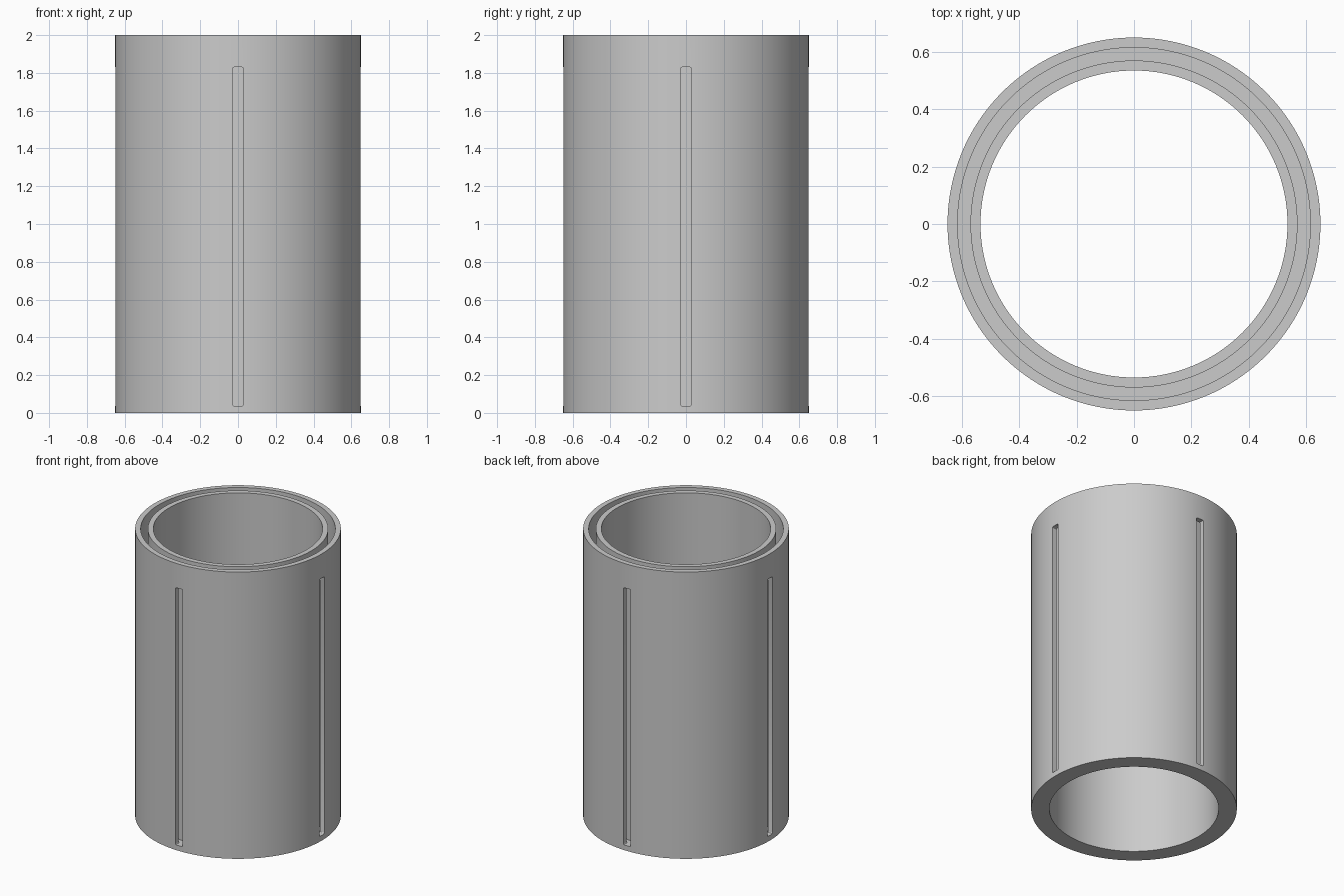
import bpy, bmesh, math
from mathutils import Matrix

cube = bpy.data.objects.get("Cube")
if cube:
    bpy.data.objects.remove(cube, do_unlink=True)

SEGMENTS = 128
R_OUT, R_GAP_OUT, R_GAP_IN, R_IN = 0.65, 0.615, 0.57, 0.535
HEIGHT, FLOOR = 2.0, 0.034
SLOT_LOW, SLOT_HIGH, SLOT_HALF = 0.036, 1.83, 0.028

grey = bpy.data.materials.new("plain grey")
grey.use_nodes = True
colour = (0.6, 0.6, 0.6, 1)
grey.diffuse_color = colour
grey.node_tree.nodes["Principled BSDF"].inputs["Base Color"].default_value = colour


def make_object(name, bm):
    bmesh.ops.recalc_face_normals(bm, faces=bm.faces)
    mesh = bpy.data.meshes.new(name)
    bm.to_mesh(mesh)
    bm.free()
    mesh.materials.append(grey)
    obj = bpy.data.objects.new(name, mesh)
    bpy.context.collection.objects.link(obj)
    return obj


# Double wall: closed U-shaped section turned around z
bm = bmesh.new()
section = [(R_IN, 0), (R_OUT, 0), (R_OUT, HEIGHT), (R_GAP_OUT, HEIGHT),
           (R_GAP_OUT, FLOOR), (R_GAP_IN, FLOOR), (R_GAP_IN, HEIGHT), (R_IN, HEIGHT)]
rings = []
for i in range(SEGMENTS):
    a = math.tau * i / SEGMENTS
    rings.append([bm.verts.new((r * math.cos(a), r * math.sin(a), z)) for r, z in section])
for i, ring in enumerate(rings):
    following = rings[(i + 1) % SEGMENTS]
    for j in range(len(section)):
        k = (j + 1) % len(section)
        bm.faces.new((ring[j], following[j], following[k], ring[k]))
sleeve = make_object("double_wall_sleeve", bm)

# Four slot cutters, reaching only through the outer wall
bm = bmesh.new()
y_near, y_far = R_GAP_OUT - 0.02, R_OUT + 0.05
for quarter in range(4):
    new = bmesh.ops.create_cube(bm, size=1)["verts"]
    bmesh.ops.scale(bm, verts=new, vec=(2 * SLOT_HALF, y_far - y_near, SLOT_HIGH - SLOT_LOW))
    bmesh.ops.translate(bm, verts=new,
                        vec=(0, -(y_near + y_far) / 2, (SLOT_HIGH + SLOT_LOW) / 2))
    bmesh.ops.rotate(bm, verts=new, matrix=Matrix.Rotation(quarter * math.pi / 2, 3, "Z"))
# Soften the slot corners
radial = []
for e in bm.edges:
    a, b = (v.co for v in e.verts)
    if abs(a.z - b.z) < 1e-5 and abs(a.xy.length - b.xy.length) > 0.02:
        radial.append(e)
bmesh.ops.bevel(bm, geom=radial, offset=0.008, segments=3, profile=0.5, affect="EDGES")
cutter = make_object("slot_cutter", bm)

cut = sleeve.modifiers.new("slots", "BOOLEAN")
cut.operation, cut.solver, cut.object = "DIFFERENCE", "EXACT", cutter

# Apply the cut, then smooth the round walls and keep the rims sharp
bpy.ops.object.select_all(action="DESELECT")
sleeve.select_set(True)
bpy.context.view_layer.objects.active = sleeve
bpy.ops.object.modifier_apply(modifier=cut.name)
bpy.data.objects.remove(cutter, do_unlink=True)
bpy.ops.object.shade_smooth_by_angle(angle=math.radians(30))
